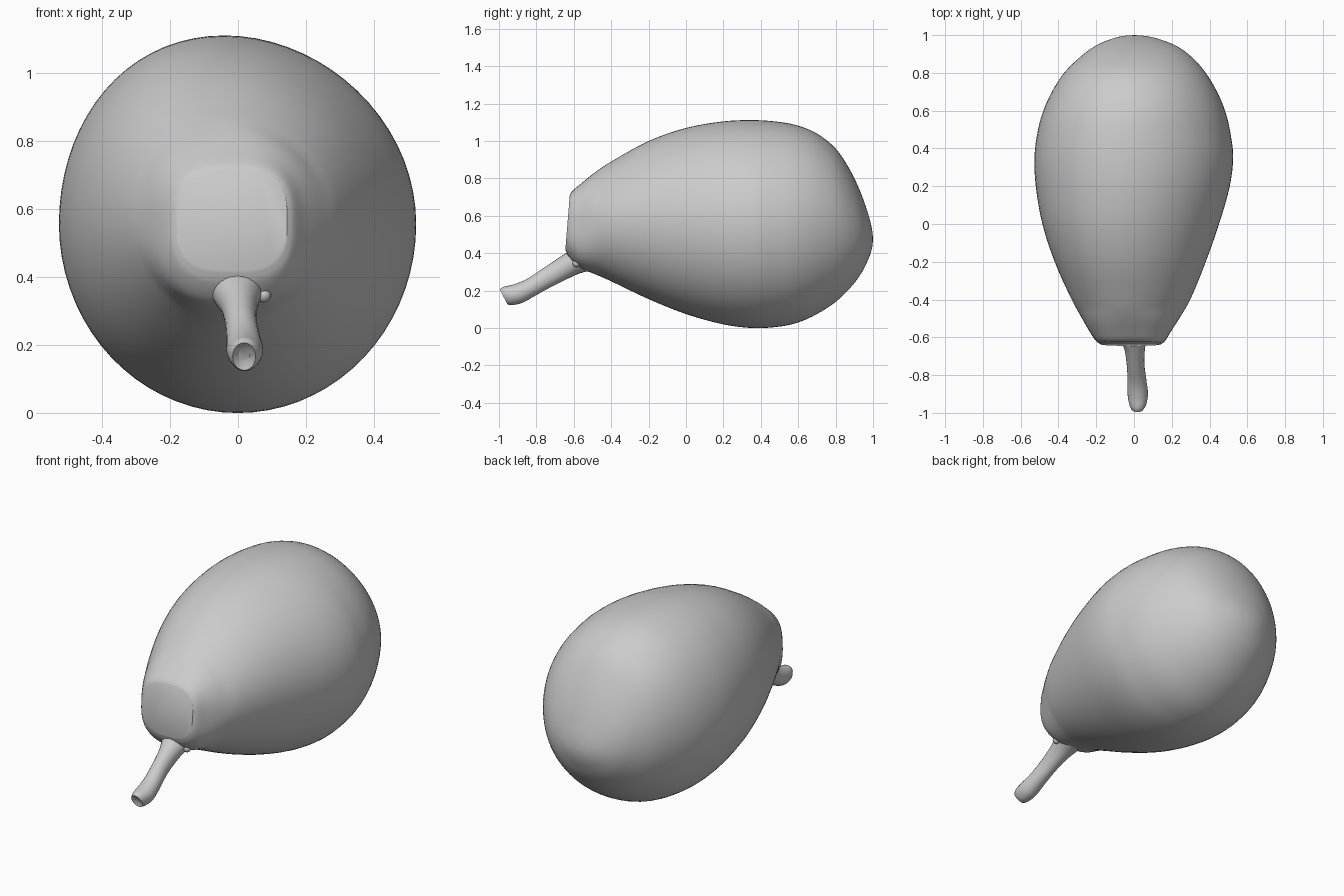
import bpy, bmesh
from math import sin, cos, pi, copysign, dist
from mathutils import Vector

if "Cube" in bpy.data.objects:
    bpy.data.objects.remove(bpy.data.objects["Cube"])


def smooth_stations(pts, steps):
    """Smooth interpolation through stations, spaced by chord length."""
    t = [0.0]
    for a, b in zip(pts, pts[1:]):
        t.append(t[-1] + dist(a, b))
    n = len(pts)

    def slope(i):
        a, b = max(i - 1, 0), min(i + 1, n - 1)
        return [(q - p) / (t[b] - t[a]) for p, q in zip(pts[a], pts[b])]

    out = []
    for i in range(n - 1):
        h, m0, m1 = t[i + 1] - t[i], slope(i), slope(i + 1)
        for k in range(steps):
            s = k / steps
            out.append([(2*s**3 - 3*s**2 + 1) * p + (s**3 - 2*s**2 + s) * h * a
                        + (3*s**2 - 2*s**3) * q + (s**3 - s**2) * h * b
                        for p, q, a, b in zip(pts[i], pts[i + 1], m0, m1)])
    return out + [list(pts[-1])]


def loft(name, rings):
    bm = bmesh.new()
    loops = [[bm.verts.new(p) for p in ring] for ring in rings]
    for a, b in zip(loops, loops[1:]):
        for i in range(len(a)):
            j = (i + 1) % len(a)
            bm.faces.new((a[i], a[j], b[j], b[i]))
    bm.faces.new(loops[0][::-1])
    bm.faces.new(loops[-1])
    bmesh.ops.recalc_face_normals(bm, faces=bm.faces[:])
    me = bpy.data.meshes.new(name)
    bm.to_mesh(me)
    bm.free()
    ob = bpy.data.objects.new(name, me)
    bpy.context.collection.objects.link(ob)
    shade(ob)
    return ob


def shade(ob):
    bpy.ops.object.select_all(action='DESELECT')
    ob.select_set(True)
    bpy.context.view_layer.objects.active = ob
    bpy.ops.object.shade_smooth_by_angle(angle=0.6)


# Fruit body: y, top z, bottom z, left x, right x
body = [
    (-0.633, 0.715, 0.42, -0.180, 0.145),
    (-0.617, 0.735, 0.38, -0.202, 0.165),
    (-0.57, 0.772, 0.325, -0.235, 0.195),
    (-0.50, 0.825, 0.295, -0.275, 0.24),
    (-0.40, 0.89, 0.25, -0.33, 0.298),
    (-0.20, 1.00, 0.155, -0.42, 0.38),
    (0.00, 1.07, 0.075, -0.485, 0.45),
    (0.20, 1.105, 0.02, -0.52, 0.507),
    (0.36, 1.112, 0.00, -0.527, 0.525),
    (0.50, 1.102, 0.008, -0.508, 0.507),
    (0.60, 1.082, 0.03, -0.48, 0.482),
    (0.70, 1.04, 0.075, -0.435, 0.44),
    (0.80, 0.96, 0.14, -0.37, 0.38),
    (0.88, 0.84, 0.217, -0.29, 0.31),
    (0.94, 0.71, 0.297, -0.21, 0.23),
    (0.98, 0.59, 0.38, -0.12, 0.13),
    (0.995, 0.525, 0.43, -0.06, 0.065),
    (1.0, 0.475, 0.473, -0.001, 0.001),
]
SIDES = 72
rings = []
for y, top, bot, xl, xr in smooth_stations(body, 4):
    front = min(1, max(0, (-0.45 - y) / 0.18))   # squarer, tilted front end
    e = 2 / (2 + 0.9 * front)
    ring = []
    for i in range(SIDES):
        a = 2 * pi * i / SIDES
        c = copysign(abs(cos(a)) ** e, cos(a))
        s = copysign(abs(sin(a)) ** e, sin(a))
        lean = -0.035 * s * max(0, s) * (1 - front)
        ring.append((xl + (xr - xl) * (c + 1) / 2 + lean * (top - bot),
                     y + 0.012 * s * front,
                     bot + (top - bot) * (s + 1) / 2))
    rings.append(ring)
loft("fruit_body", rings)

# Stem: centre x, y, z, half width, half thickness
stem = [
    (-0.005, -0.54, 0.375, 0.085, 0.075),
    (-0.003, -0.60, 0.350, 0.072, 0.066),
    (0.003, -0.66, 0.317, 0.055, 0.060),
    (0.008, -0.74, 0.271, 0.047, 0.054),
    (0.016, -0.83, 0.217, 0.050, 0.050),
    (0.020, -0.90, 0.184, 0.054, 0.055),
    (0.020, -0.95, 0.172, 0.046, 0.055),
    (0.018, -0.975, 0.166, 0.034, 0.046),
]
up = Vector((0, -0.42, 0.91))
stations = smooth_stations(stem, 4)
rings = []
for k, (x, y, z, w, h) in enumerate(stations):
    late = max(0, (k / (len(stations) - 1) - 0.6) / 0.4)
    rings.append([Vector((x + w * cos(a), y, z)) + h * sin(a) * up
                  for a in (2 * pi * i / 24 for i in range(24))])
    up = Vector((0, -0.5 + 0.05 * late, 0.87)).normalized()
# shallow hollow in the cut tip
mid = sum(rings[-1], Vector()) / 24
rings.append([mid + (p - mid) * 0.5 + Vector((0, 0.012, 0.004)) for p in rings[-1]])
loft("stem", rings)

# Small nub beside the stem base
bpy.ops.mesh.primitive_uv_sphere_add(segments=16, ring_count=8, radius=0.022,
                                     location=(0.075, -0.585, 0.347))
nub = bpy.context.object
nub.name = "stem_nub"
shade(nub)
